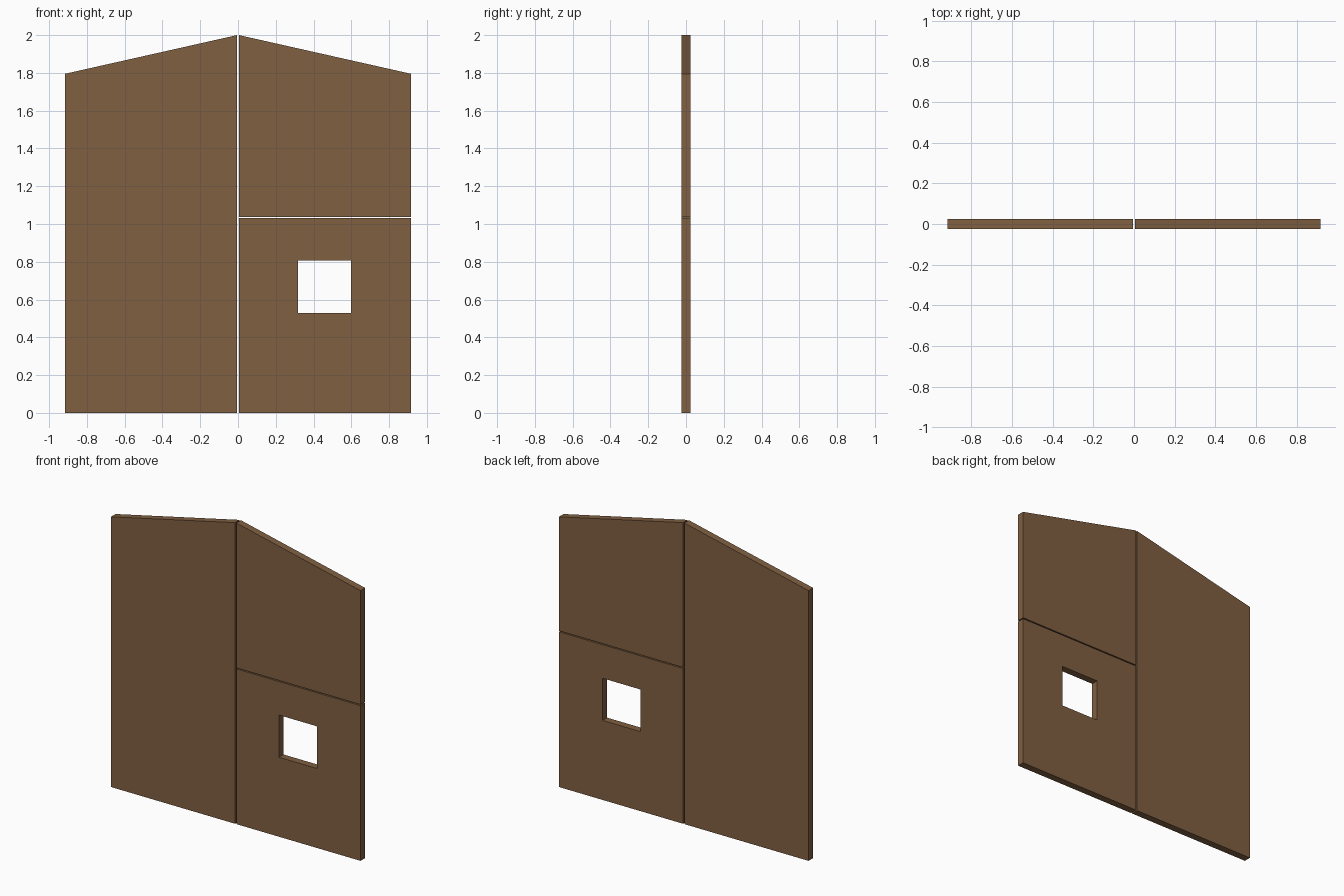
import bpy, bmesh

if "Cube" in bpy.data.objects:
    bpy.data.objects.remove(bpy.data.objects["Cube"])

HALF_T = 0.024           # half thickness of the boards
W, GAP = 0.917, 0.005    # half width, half of the centre gap
EAVE, PEAK = 1.795, 2.0  # outer and centre heights
SPLIT_LO, SPLIT_HI = 1.031, 1.038

wood = bpy.data.materials.new("brown wood")
wood.diffuse_color = (0.215, 0.115, 0.053, 1)
wood.use_nodes = True
wood.node_tree.nodes["Principled BSDF"].inputs["Base Color"].default_value = wood.diffuse_color


def panel(name, outlines):
    """Extrude front-view (x, z) faces into one solid board."""
    bm = bmesh.new()
    for pts in outlines:
        bm.faces.new([bm.verts.new((x, -HALF_T, z)) for x, z in pts])
    bmesh.ops.remove_doubles(bm, verts=bm.verts, dist=1e-5)
    ext = bmesh.ops.extrude_face_region(bm, geom=bm.faces[:], use_keep_orig=True)
    moved = [g for g in ext["geom"] if isinstance(g, bmesh.types.BMVert)]
    bmesh.ops.translate(bm, verts=moved, vec=(0, 2 * HALF_T, 0))
    bmesh.ops.recalc_face_normals(bm, faces=bm.faces)
    me = bpy.data.meshes.new(name)
    bm.to_mesh(me)
    bm.free()
    me.materials.append(wood)
    ob = bpy.data.objects.new(name, me)
    bpy.context.collection.objects.link(ob)


# Tall left leaf and the upper right leaf, with sloping tops
panel("left_door", [[(-W, 0), (-GAP, 0), (-GAP, PEAK), (-W, EAVE)]])
panel("upper_right_door", [[(GAP, SPLIT_HI), (W, SPLIT_HI), (W, EAVE), (GAP, PEAK)]])

# Lower right leaf: 3 x 3 cells with the middle one left open as the window
xs = [GAP, 0.318, 0.597, W]
zs = [0, 0.528, 0.808, SPLIT_LO]
panel("lower_right_door", [
    [(xs[i], zs[j]), (xs[i + 1], zs[j]), (xs[i + 1], zs[j + 1]), (xs[i], zs[j + 1])]
    for i in range(3) for j in range(3) if (i, j) != (1, 1)])
